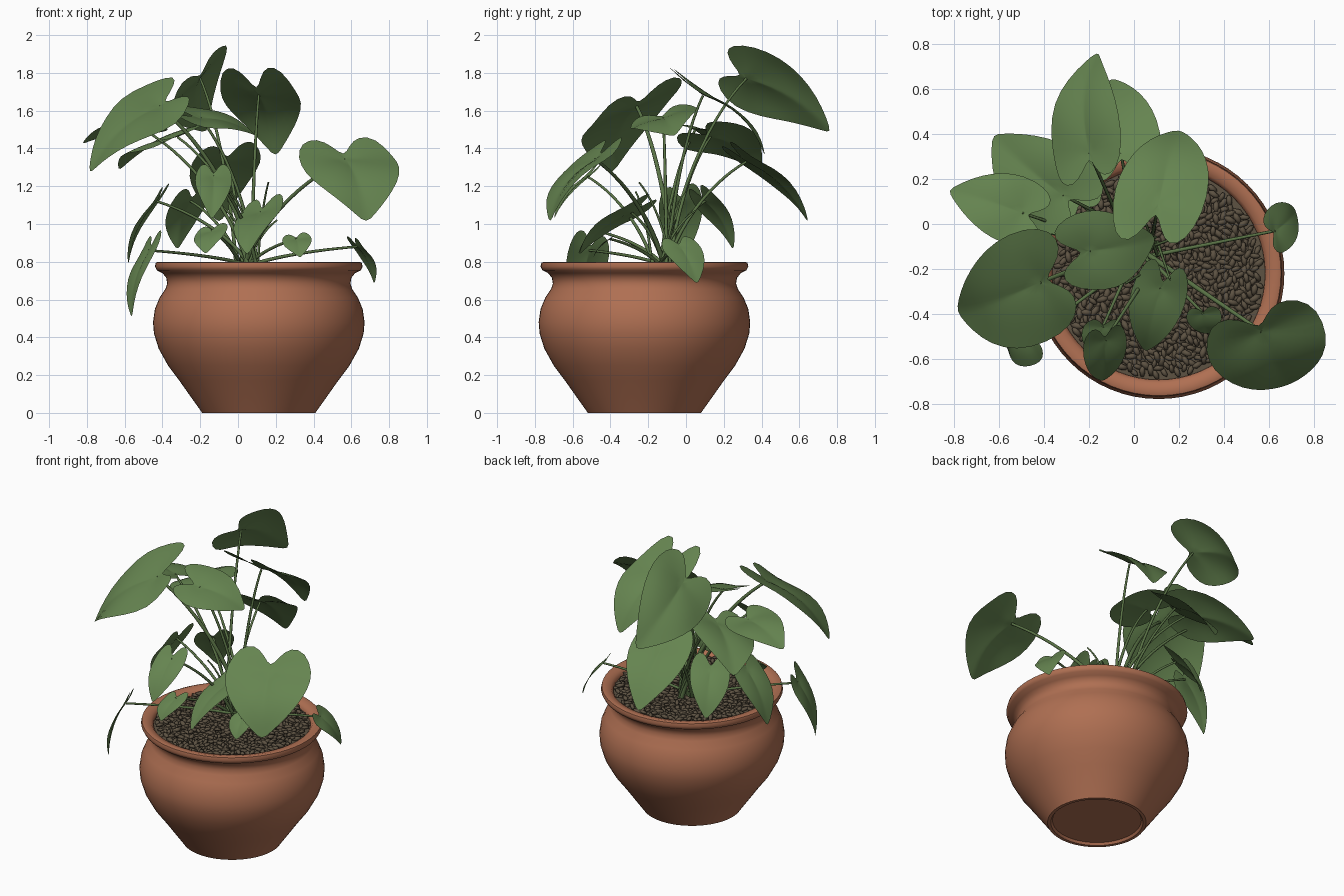
import bpy
import bmesh
import math
import random
from mathutils import Vector, Matrix, Euler

random.seed(4)
default_cube = bpy.data.objects.get("Cube")
if default_cube:
    bpy.data.objects.remove(default_cube, do_unlink=True)

POT_CENTRE = Vector((0.11, -0.22, 0))
CROWN = Vector((0.05, -0.12, 0.77))


def make_material(name, colour):
    material = bpy.data.materials.new(name)
    material.use_nodes = True
    material.diffuse_color = (*colour, 1)
    shader = material.node_tree.nodes["Principled BSDF"]
    shader.inputs["Base Color"].default_value = (*colour, 1)
    shader.inputs["Roughness"].default_value = 0.8
    return material


TERRACOTTA = make_material("terracotta", (0.43, 0.16, 0.085))
LEAF_GREEN = make_material("leaf green", (0.13, 0.23, 0.08))
STEM_GREEN = make_material("stem green", (0.10, 0.17, 0.06))
PEBBLE_BROWN = make_material("pebble brown", (0.11, 0.085, 0.055))


def add_object(name, mesh, material, location=(0, 0, 0)):
    obj = bpy.data.objects.new(name, mesh)
    obj.location = location
    mesh.materials.clear()
    mesh.materials.append(material)
    for face in mesh.polygons:
        face.use_smooth = True
    bpy.context.collection.objects.link(obj)
    return obj


def mesh_from(bm, name):
    mesh = bpy.data.meshes.new(name)
    bm.to_mesh(mesh)
    bm.free()
    return mesh


def lathe(name, profile, material, location):
    bm = bmesh.new()
    verts = [bm.verts.new((r, 0, z)) for r, z in profile]
    edges = [bm.edges.new(pair) for pair in zip(verts, verts[1:])]
    bmesh.ops.spin(bm, geom=verts + edges, axis=(0, 0, 1), cent=(0, 0, 0),
                   angle=math.tau, steps=64)
    bmesh.ops.remove_doubles(bm, verts=bm.verts, dist=0.0005)
    bmesh.ops.recalc_face_normals(bm, faces=bm.faces)
    obj = add_object(name, mesh_from(bm, name), material, location)
    bpy.context.view_layer.objects.active = obj
    obj.select_set(True)
    bpy.ops.object.shade_smooth_by_angle(angle=math.radians(45))
    obj.select_set(False)
    return obj


# Pot with a flared, rounded rim
lathe("pot", [(0, 0.015), (0.27, 0.015), (0.28, 0), (0.30, 0), (0.31, 0.015),
              (0.36, 0.085), (0.42, 0.17), (0.48, 0.25), (0.53, 0.34),
              (0.555, 0.42), (0.56, 0.48), (0.55, 0.55), (0.525, 0.61),
              (0.495, 0.655), (0.485, 0.685), (0.49, 0.715), (0.51, 0.74),
              (0.54, 0.755), (0.55, 0.775), (0.545, 0.795), (0.53, 0.80),
              (0.49, 0.79), (0.475, 0.77), (0.47, 0.72)],
      TERRACOTTA, POT_CENTRE)
lathe("soil", [(0, 0.765), (0.475, 0.76)], PEBBLE_BROWN, POT_CENTRE)


# Bed of seed-shaped pebbles laid on a spiral
def add_pebbles(count=750, radius=0.455):
    bm = bmesh.new()
    for i in range(count):
        r = radius * math.sqrt((i + 0.5) / count)
        a = i * math.pi * (3 - math.sqrt(5))
        place = Vector((r * math.cos(a), r * math.sin(a),
                        random.uniform(0.765, 0.782)))
        turn = Euler((random.uniform(-0.4, 0.4), random.uniform(-0.4, 0.4),
                      random.uniform(0, math.pi)))
        size = Vector((0.029, 0.014, 0.012)) * random.uniform(0.85, 1.2)
        bmesh.ops.create_icosphere(
            bm, subdivisions=1, radius=1,
            matrix=Matrix.LocRotScale(place, turn, size))
    add_object("pebbles", mesh_from(bm, "pebbles"), PEBBLE_BROWN, POT_CENTRE)


add_pebbles()

# Half outline of a heart-shaped blade: (along the axis, across)
HALF = [(-0.55, 0.16), (-0.95, 0.42), (-0.8, 0.76), (-0.1, 0.98),
        (0.25, 0.97), (0.5, 0.78), (0.72, 0.5), (0.9, 0.19)]
OUTLINE = ([(-0.12, 0)] + HALF + [(1, 0)]
           + [(u, -w) for u, w in reversed(HALF)])
RINGS = 4


def add_blade(name, base, tip, side, lobe, bulge):
    axis = tip - base
    normal = side.cross(axis).normalized()
    if normal.z < 0:
        normal = -normal
    phase = random.uniform(0, math.tau)

    def point(u, w):
        back = u * lobe if u < 0 else u
        lift = bulge * (4 * u * (1 - u) if u > 0 else u * 0.4) * axis.length
        fold = 0.16 * (abs(w) - w * w) * side.length
        wave = 0.06 * w * w * math.sin(5 * u + phase + 2 * w) * side.length
        return base + axis * back + side * w + normal * (lift + fold + wave)

    bm = bmesh.new()
    centre = bm.verts.new(point(0, 0))
    rings = [[bm.verts.new(point(u * k / RINGS, w * k / RINGS))
              for u, w in OUTLINE] for k in range(1, RINGS + 1)]
    n = len(OUTLINE)
    for i in range(n):
        j = (i + 1) % n
        bm.faces.new((centre, rings[0][i], rings[0][j]))
        for inner, outer in zip(rings, rings[1:]):
            bm.faces.new((inner[i], outer[i], outer[j], inner[j]))
    bmesh.ops.recalc_face_normals(bm, faces=bm.faces)
    if sum((f.normal.dot(normal) for f in bm.faces)) < 0:
        bmesh.ops.reverse_faces(bm, faces=bm.faces)
    blade = add_object(name, mesh_from(bm, name), LEAF_GREEN)
    smooth = blade.modifiers.new("smooth", "SUBSURF")
    smooth.levels = smooth.render_levels = 1


def add_stem(name, base, radius):
    jitter = Vector((random.uniform(-0.06, 0.06), random.uniform(-0.06, 0.06), 0))
    root = CROWN + jitter
    reach = base - root
    curve = bpy.data.curves.new(name, "CURVE")
    curve.dimensions = "3D"
    curve.bevel_depth = radius
    curve.bevel_resolution = 2
    spline = curve.splines.new("BEZIER")
    spline.bezier_points.add(1)
    start, end = spline.bezier_points
    flat = Vector((reach.x, reach.y, 0))
    start.co, end.co = root, base
    start.handle_left = root
    start.handle_right = root + flat * 0.2 + Vector((0, 0, reach.z * 0.5))
    end.handle_left = base - flat * 0.35 - Vector((0, 0, reach.z * 0.15))
    end.handle_right = base
    start.radius, end.radius = 1.3, 0.8
    helper = bpy.data.objects.new(name, curve)
    bpy.context.collection.objects.link(helper)
    graph = bpy.context.evaluated_depsgraph_get()
    mesh = bpy.data.meshes.new_from_object(helper.evaluated_get(graph))
    bpy.data.objects.remove(helper, do_unlink=True)
    add_object(name, mesh, STEM_GREEN)


def add_leaf(name, base, tip, side, lobe=0.35, bulge=0.1, stem=0.008):
    base, tip, side = Vector(base), Vector(tip), Vector(side)
    add_blade(name + "_leaf", base, tip, side, lobe, bulge)
    add_stem(name + "_stem", base, stem)


# Tall leaves: base, tip, half-width vector
add_leaf("top_back", (-0.2, 0.32, 1.77), (-0.16, 0.77, 1.48), (0.16, 0.05, 0.16),
         lobe=0.3, bulge=0.12)
add_leaf("upper_centre", (0.11, 0.09, 1.68), (0.2, 0.42, 1.35), (0.21, -0.02, 0),
         lobe=0.55, bulge=0.14)
add_leaf("upper_right_front", (-0.42, -0.26, 1.62), (-0.79, -0.39, 1.26),
         (0.08, -0.25, -0.1), lobe=0.35, bulge=0.12, stem=0.011)
add_leaf("upper_right_side", (-0.5, 0.05, 1.5), (-0.83, 0.15, 1.42),
         (0.05, 0.15, -0.03))
add_leaf("right_back", (-0.32, 0.13, 1.46), (-0.63, 0.4, 1.28), (0.14, 0.15, 0.06))
add_leaf("upper_front", (-0.2, -0.12, 1.56), (0.1, -0.06, 1.46),
         (-0.04, 0.18, 0.06), lobe=0.5)

# Middle leaves
add_leaf("middle_back", (-0.06, 0.32, 1.33), (-0.1, 0.65, 1.0), (0.19, 0.04, 0.02))
add_leaf("left_front", (0.57, -0.48, 1.34), (0.68, -0.72, 1.0),
         (0.26, 0.09, 0.01), lobe=0.4, bulge=0.14, stem=0.01)
add_leaf("middle_front", (-0.13, -0.52, 1.25), (-0.14, -0.7, 1.02), (0.1, 0.02, 0))
add_leaf("right_middle", (-0.43, -0.03, 1.12), (-0.58, -0.03, 0.78),
         (0.03, 0.12, 0.02), lobe=0.3)
add_leaf("low_back", (-0.25, 0.1, 1.12), (-0.32, 0.25, 0.86), (0.11, 0.06, 0.02))

# Low leaves around the rim
add_leaf("low_front", (0.12, -0.29, 1.06), (0.05, -0.57, 0.83), (0.12, -0.04, 0.03),
         lobe=0.45)
add_leaf("drooping_right", (-0.47, -0.51, 0.86), (-0.56, -0.56, 0.5),
         (0.05, -0.11, 0.03), lobe=0.3)
add_leaf("drooping_left", (0.63, -0.03, 0.88), (0.72, 0.06, 0.68),
         (0.04, -0.1, -0.01), lobe=0.3)
add_leaf("small_left", (0.31, -0.4, 0.92), (0.33, -0.49, 0.82), (0.08, 0.01, 0.01))
add_leaf("small_right", (-0.14, -0.46, 0.96), (-0.17, -0.57, 0.84),
         (0.09, 0.0, 0.02))


# Young unopened shoots
for number in range(5):
    angle = number * math.tau / 5 + 0.4
    add_stem("young_shoot", CROWN + Vector((0.17 * math.cos(angle),
             0.17 * math.sin(angle), 0.25 + 0.05 * number)), 0.006)
